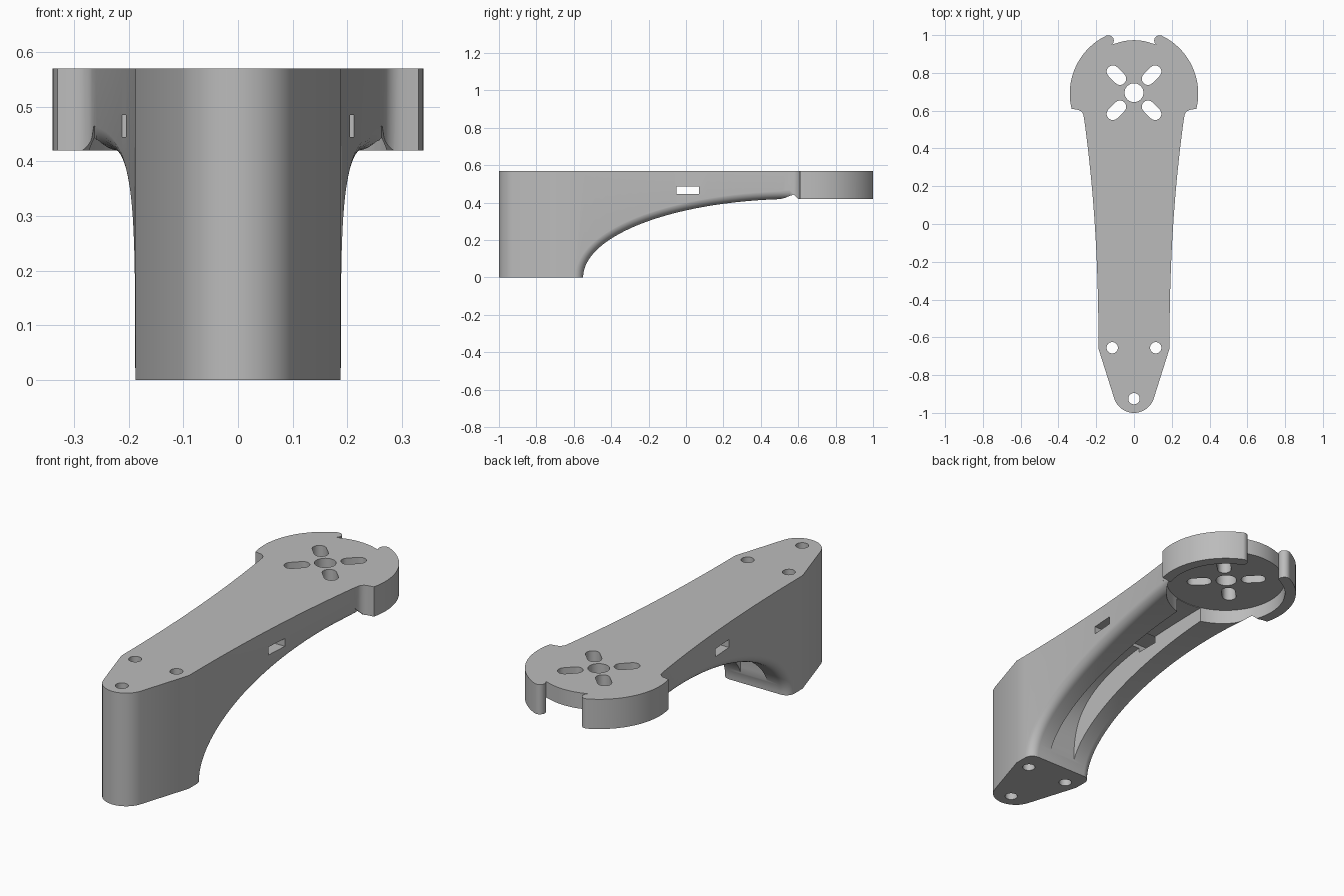
import bpy, bmesh, math
from mathutils import Vector

if "Cube" in bpy.data.objects:
    bpy.data.objects.remove(bpy.data.objects["Cube"], do_unlink=True)

TOP, RIM, FLOOR = 0.57, 0.42, 0.488
HUB = Vector((0, 0.69))        # centre of the motor mount
R_OUT, R_IN = 0.34, 0.285

grey = bpy.data.materials.new("plain grey")
grey.use_nodes = True
grey.diffuse_color = (0.5, 0.5, 0.5, 1)
grey.node_tree.nodes["Principled BSDF"].inputs["Base Color"].default_value = (0.5, 0.5, 0.5, 1)


def finish(name, bm):
    bmesh.ops.recalc_face_normals(bm, faces=bm.faces)
    mesh = bpy.data.meshes.new(name)
    bm.to_mesh(mesh)
    bm.free()
    mesh.materials.append(grey)
    ob = bpy.data.objects.new(name, mesh)
    bpy.context.collection.objects.link(ob)
    return ob


def loft(name, rings):
    """Closed solid through a row of equal-length point loops."""
    bm = bmesh.new()
    loops = [[bm.verts.new(p) for p in ring] for ring in rings]
    n = len(loops[0])
    for a, b in zip(loops, loops[1:]):
        for i in range(n):
            j = (i + 1) % n
            bm.faces.new((a[i], a[j], b[j], b[i]))
    bm.faces.new(loops[0])
    bm.faces.new(loops[-1])
    return finish(name, bm)


def prism_z(name, pts, lo, hi):
    return loft(name, [[(x, y, z) for x, y in pts] for z in (lo, hi)])


def prism_x(name, pts, half):
    return loft(name, [[(x, y, z) for y, z in pts] for x in (-half, half)])


def arc(centre, r, start, end, n):
    angles = [math.radians(start + (end - start) * i / n) for i in range(n + 1)]
    return [(centre[0] + r * math.cos(a), centre[1] + r * math.sin(a)) for a in angles]


def circle(centre, r, n=32):
    return arc(centre, r, 0, 360, n)[:-1]


def half_width(y):
    """Half width of the tapering beam."""
    t = max(0.0, (y + 0.66) / 1.21)
    return 0.188 + 0.075 * t ** 2.2


def cut(ob, cutter):
    mod = ob.modifiers.new("cut", 'BOOLEAN')
    mod.operation, mod.solver, mod.object = 'DIFFERENCE', 'EXACT', cutter
    bpy.context.view_layer.update()
    deps = bpy.context.evaluated_depsgraph_get()
    mesh = bpy.data.meshes.new_from_object(ob.evaluated_get(deps))
    ob.modifiers.remove(mod)
    ob.data = mesh
    bpy.data.objects.remove(cutter, do_unlink=True)


# Plan outline: rounded nose, flaring beam, round head with a rounded lug
side = arc((0, -0.89), 0.11, -90, -20, 10)
side += [(half_width(y), y) for y in [-0.66 + 1.19 * i / 20 for i in range(21)]]
side += arc((0.307, 0.565), 0.041, 165, 100, 6)
side += arc(HUB, R_OUT, -13.6, 64.4, 28)
lug = HUB + Vector((math.cos(math.radians(64.4)), math.sin(math.radians(64.4)))) * 0.312
side += arc(lug, 0.028, 75, 230, 10)
side += arc(HUB, R_IN - 0.002, 70, 90, 6)
outline = side + [(-x, y) for x, y in reversed(side[1:-1])]
arm = prism_z("motor_arm", outline, 0, TOP)

# Arched underside with rounded outer edges
A, FILLET = 1.15, 0.045
path = [(-0.55, -0.15, -1.0, 0.0)]
for i in range(41):
    t = math.pi / 2 * i / 40
    dy, dz = -math.cos(t) / A, math.sin(t) / RIM
    size = math.hypot(dy, dz)
    path.append((0.6 - A * math.cos(t), RIM * math.sin(t), dy / size, dz / size))
path.append((1.2, RIM, 0.0, 1.0))
rings = []
for k, (y, z, ny, nz) in enumerate(path):
    r = FILLET if y < 0.56 else 0.0
    w = half_width(min(y, 0.55))
    right = []
    for i in range(9):
        a = math.pi / 2 * i / 8
        right.append((w - FILLET + FILLET * math.sin(a), r * (1 - math.cos(a))))
    right.append((0.6, r))
    prof = [(-x, o) for x, o in reversed(right)] + right
    base_y = y + 0.2 - (0.05 if k == 0 else 0)
    rings.append([(x, y + ny * o, z + nz * o) for x, o in prof]
                 + [(0.6, base_y, -0.2), (-0.6, base_y, -0.2)])
cut(arm, loft("arch_cutter", rings))

# Cable channel along the underside
curve = []
for i in range(33):
    t = math.pi / 2 * i / 32
    e = 2 / 3.5
    curve.append((0.6 - 1.14 * math.cos(t) ** e if i < 32 else 0.6, FLOOR * math.sin(t) ** e))
cut(arm, prism_x("channel_cutter", curve + [(0.6, -0.1), (-0.54, -0.1)], 0.073))

# Motor recess, open between the lugs
cut(arm, prism_z("recess_cutter", circle(HUB, R_IN + 0.002, 72), 0.1, 0.49))

# Cable windows through both side walls
window = [(-0.05, 0.445), (0.07, 0.445), (0.07, 0.485), (-0.05, 0.485)]
cut(arm, prism_x("window_cutter", window, 0.5))

# Shaft hole and mounting bolt holes
for centre, r in [(HUB + Vector((0, 0.005)), 0.05), ((0.115, -0.655), 0.03),
                  ((-0.115, -0.655), 0.03), ((0, -0.925), 0.03)]:
    cut(arm, prism_z("hole_cutter", circle(centre, r), -0.1, 0.8))

# Four diagonal motor slots
for angle in (45, 135, 225, 315):
    d = Vector((math.cos(math.radians(angle)), math.sin(math.radians(angle))))
    c = HUB + Vector((0, 0.005))
    pts = arc(c + d * 0.158, 0.033, angle - 90, angle + 90, 10)
    pts += arc(c + d * 0.105, 0.033, angle + 90, angle + 270, 10)
    cut(arm, prism_z("slot_cutter", pts, 0.3, 0.8))

# Smooth curves, crisp edges
bpy.ops.object.select_all(action='DESELECT')
arm.select_set(True)
bpy.context.view_layer.objects.active = arm
bpy.ops.object.shade_smooth_by_angle(angle=math.radians(25))
